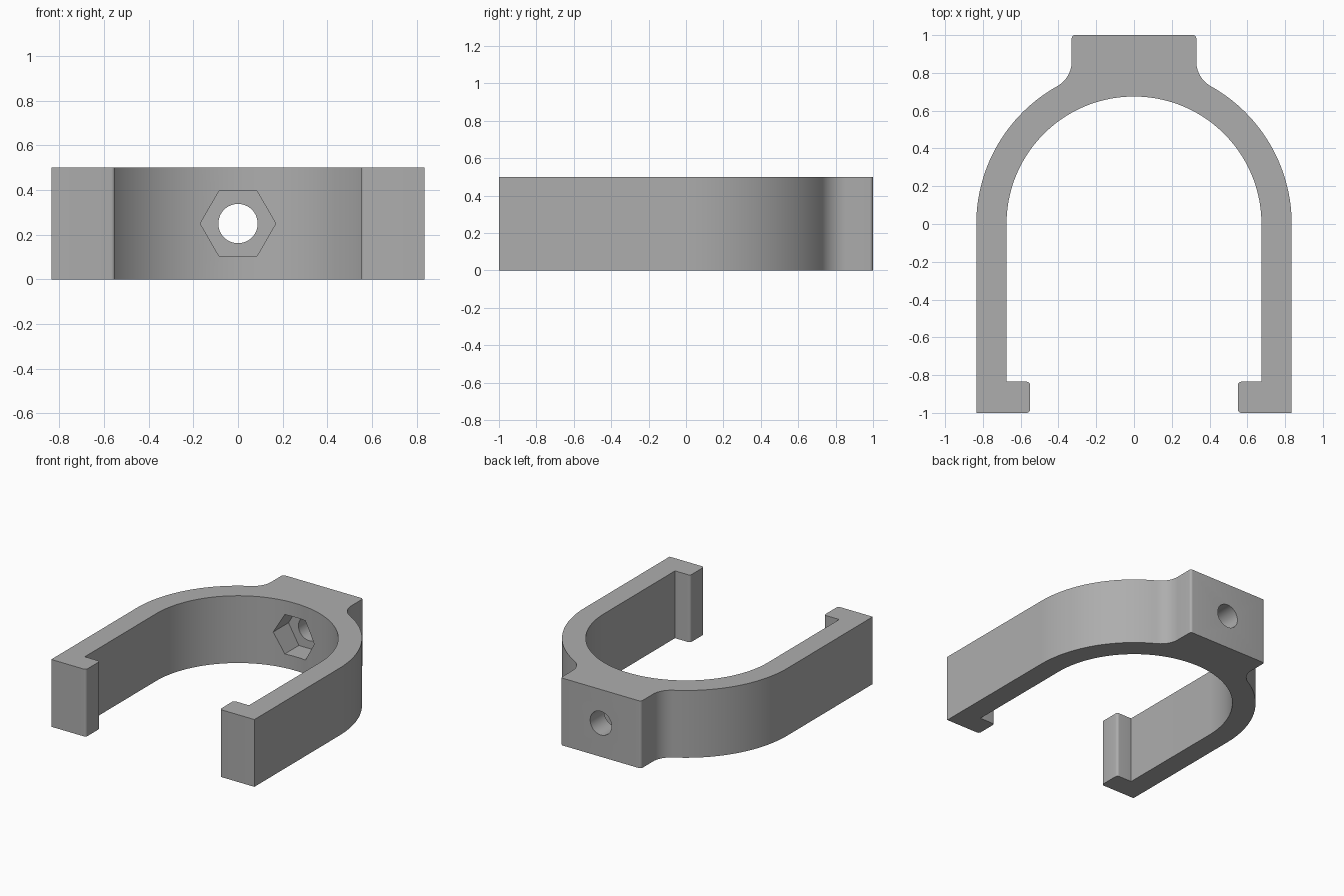
import bpy
import bmesh
from math import sin, cos, pi, atan2, sqrt, radians
from mathutils import Matrix

cube = bpy.data.objects.get("Cube")
if cube:
    bpy.data.objects.remove(cube, do_unlink=True)

HEIGHT = 0.5
R_OUT, R_IN = 0.835, 0.675
BLOCK, FILLET, ROUND = 0.33, 0.15, 0.018
FOOT_X, FOOT_Y = 0.55, -0.835

grey = bpy.data.materials.new("plain grey")
grey.use_nodes = True
grey.diffuse_color = (0.42, 0.42, 0.42, 1)
grey.node_tree.nodes["Principled BSDF"].inputs["Base Color"].default_value = (0.42, 0.42, 0.42, 1)


def arc(cx, cy, r, a0, a1, n):
    return [(cx + r * cos(a0 + (a1 - a0) * i / n),
             cy + r * sin(a0 + (a1 - a0) * i / n)) for i in range(n + 1)]


# Right half of the outline, from the block's back to the inner crown
fx = BLOCK + FILLET
fy = sqrt((R_OUT + FILLET) ** 2 - fx ** 2)
meet = atan2(fy, fx)
half = arc(BLOCK - ROUND, 1 - ROUND, ROUND, pi / 2, 0, 5)
half += arc(fx, fy, FILLET, pi, pi + meet, 12)
half += arc(0, 0, R_OUT, meet, 0, 28)[1:]
half += [(R_OUT, -1)]
half += arc(FOOT_X + ROUND, -1 + ROUND, ROUND, -pi / 2, -pi, 5)
half += arc(FOOT_X + ROUND, FOOT_Y - ROUND, ROUND, pi, pi / 2, 5)
half += [(R_IN, FOOT_Y)]
half += arc(0, 0, R_IN, 0, pi / 2, 40)
outline = half + [(-x, y) for x, y in reversed(half[:-1])]

# Clamp body: extruded outline
bm = bmesh.new()
face = bm.faces.new([bm.verts.new((x, y, 0)) for x, y in outline])
top = bmesh.ops.extrude_face_region(bm, geom=[face])["geom"]
bmesh.ops.translate(bm, vec=(0, 0, HEIGHT),
                    verts=[v for v in top if isinstance(v, bmesh.types.BMVert)])
bmesh.ops.recalc_face_normals(bm, faces=bm.faces)
mesh = bpy.data.meshes.new("clamp_body")
bm.to_mesh(mesh)
bm.free()
mesh.materials.append(grey)
body = bpy.data.objects.new("clamp_body", mesh)
bpy.context.collection.objects.link(body)
bpy.context.view_layer.objects.active = body
body.select_set(True)


def bore(name, sides, radius, y0, y1):
    """Cut a straight prism along y through the middle of the body."""
    bm = bmesh.new()
    bmesh.ops.create_cone(bm, cap_ends=True, segments=sides, radius1=radius,
                          radius2=radius, depth=y1 - y0)
    # Put a corner on the x axis, then lay the prism along y
    first = min(bm.verts, key=lambda v: abs(v.co.y))
    turn = Matrix.Rotation(-atan2(first.co.y, first.co.x), 4, "Z")
    if sides == 6 and abs(first.co.y) > 0.001:
        turn = Matrix.Rotation(radians(30), 4, "Z")
    bm.transform(Matrix.Translation((0, (y0 + y1) / 2, HEIGHT / 2))
                 @ Matrix.Rotation(pi / 2, 4, "X") @ turn)
    data = bpy.data.meshes.new(name)
    bm.to_mesh(data)
    bm.free()
    data.materials.append(grey)
    cutter = bpy.data.objects.new(name, data)
    cutter.hide_render = True
    bpy.context.collection.objects.link(cutter)
    mod = body.modifiers.new(name, "BOOLEAN")
    mod.operation = "DIFFERENCE"
    mod.solver = "EXACT"
    mod.object = cutter
    bpy.context.view_layer.objects.active = body
    bpy.ops.object.modifier_apply(modifier=mod.name)
    bpy.data.objects.remove(cutter, do_unlink=True)


# Nut pocket and bolt hole
bore("nut_pocket", 6, 0.169, 0.4, 0.835)
bore("bolt_hole", 48, 0.088, 0.3, 1.2)

bpy.ops.object.shade_smooth_by_angle(angle=radians(30))
